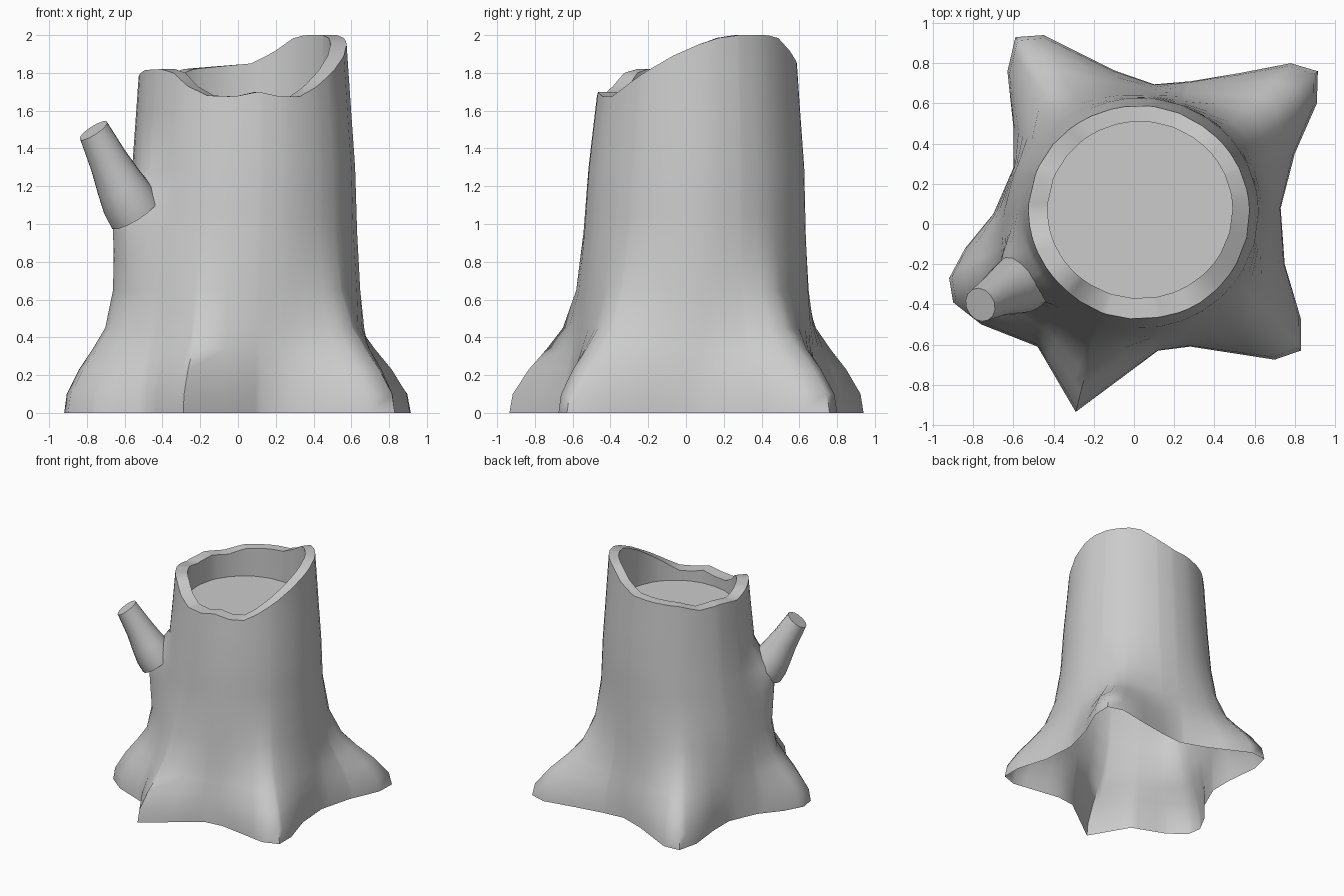
import bpy, bmesh
from math import sin, cos, atan2, hypot, radians, pi, tau, exp
from mathutils import Vector

if "Cube" in bpy.data.objects:
    bpy.data.objects.remove(bpy.data.objects["Cube"])

# Root outline on the ground (x, y), counter-clockwise
ROOTS = [(0.73, 0.08), (0.80, 0.35), (0.91, 0.60), (0.915, 0.76), (0.78, 0.80), (0.52, 0.75),
         (0.28, 0.71), (0.10, 0.695), (-0.10, 0.765), (-0.45, 0.94), (-0.59, 0.93), (-0.63, 0.76),
         (-0.60, 0.48), (-0.60, 0.28), (-0.70, 0.05), (-0.84, -0.12), (-0.92, -0.27), (-0.90, -0.39),
         (-0.76, -0.50), (-0.48, -0.61), (-0.29, -0.935), (0.12, -0.63), (0.28, -0.61),
         (0.70, -0.675), (0.83, -0.63), (0.83, -0.47), (0.75, -0.20)]
# Broken rim height by angle in degrees
RIM = [(0, 1.95), (12, 1.985), (25, 2.0), (45, 2.0), (55, 1.985), (70, 1.91), (85, 1.85), (105, 1.835),
       (125, 1.82), (142, 1.78), (160, 1.80), (180, 1.78), (200, 1.815), (218, 1.82), (228, 1.80),
       (238, 1.73), (250, 1.68), (265, 1.675), (278, 1.70), (290, 1.675), (302, 1.675), (312, 1.72),
       (325, 1.79), (345, 1.89)]
# Trunk core: z, centre x, centre y, radius x, radius y
CORE = [(0, 0, 0.04, 0.65, 0.61), (0.65, 0, 0.04, 0.636, 0.60), (1.3, 0.03, 0.055, 0.59, 0.573),
        (1.75, 0.03, 0.065, 0.558, 0.53), (2.0, 0.03, 0.065, 0.542, 0.515)]
# Root flare weight by height
FLARE = [(0, 1.0), (0.1, 0.955), (0.23, 0.74), (0.34, 0.50), (0.45, 0.29), (0.65, 0.11), (0.95, 0.02),
         (1.3, 0), (2, 0)]
# Swelling of the trunk below the branch, by height
SWELL = [(0, 0), (0.5, 0), (0.65, 0.03), (0.82, 0.08), (0.95, 0.12), (1.05, 0.14), (1.15, 0.11),
         (1.3, 0), (2, 0)]
FACING = radians(207)


def interp(table, t):
    for a, b in zip(table, table[1:]):
        if t <= b[0]:
            f = (t - a[0]) / (b[0] - a[0])
            return [p + (q - p) * f for p, q in zip(a[1:], b[1:])]
    return list(table[-1][1:])


def wrap(table):
    table = sorted(table)
    first, last = table[0], table[-1]
    return [(last[0] - tau,) + last[1:]] + table + [(first[0] + tau,) + first[1:]]


def root_point(a):
    # Where the ray at this angle meets the straight outline segment
    for p, q in zip(roots, roots[1:]):
        if a <= q[0]:
            ex, ey = q[1] - p[1], q[2] - p[2]
            r = (p[1] * ey - p[2] * ex) / (cos(a) * ey - sin(a) * ex)
            return r * cos(a), r * sin(a)


def core(a, z):
    cx, cy, rx, ry = interp(CORE, z)
    return Vector((cx + rx * cos(a), cy + ry * sin(a), z))


def wall(a, z):
    p = core(a, z).lerp(Vector((*root_point(a), z)), interp(FLARE, z)[0])
    s = interp(SWELL, z)[0] * exp(-((a - FACING) / 0.26) ** 2)
    return p + Vector((cos(a), sin(a), 0)) * s


def inner(a, z):
    return Vector((0.03 + 0.46 * cos(a), 0.07 + 0.44 * sin(a), z))


def loft(name, rings):
    bm = bmesh.new()
    loops = [[bm.verts.new(p) for p in ring] for ring in rings]
    for lo, hi in zip(loops, loops[1:]):
        for i in range(len(lo)):
            j = (i + 1) % len(lo)
            bm.faces.new((lo[i], lo[j], hi[j], hi[i]))
    bm.faces.new(loops[-1])
    me = bpy.data.meshes.new(name)
    bm.to_mesh(me)
    bm.free()
    ob = bpy.data.objects.new(name, me)
    bpy.context.collection.objects.link(ob)
    bpy.ops.object.select_all(action='DESELECT')
    ob.select_set(True)
    bpy.context.view_layer.objects.active = ob
    bpy.ops.object.shade_smooth_by_angle(angle=radians(63))
    return ob


roots = wrap([(atan2(y, x) % tau, x, y) for x, y in ROOTS])
rim = wrap([(radians(d), z) for d, z in RIM])

# Columns follow every root and rim corner, denser below the branch
angles = []
extra = [radians(d) for d in (188, 194, 212, 222)]
for a in sorted([p[0] for p in roots[1:-1]] + [p[0] for p in rim[1:-1]] + extra):
    if not angles or a - angles[-1] > 0.02:
        angles.append(a)
    elif any(abs(a - p[0]) < 1e-6 for p in roots):
        angles[-1] = a  # keep root tips exact

# Trunk: flared wall, broken rim, hollow and floor of the hollow
levels = (0, 0.1, 0.23, 0.34, 0.45, 0.65, 0.82, 0.95, 1.05, 1.15, 1.3, 1.58)
rings = [[wall(a, z) for a in angles] for z in levels]
rings.append([core(a, interp(rim, a)[0]) for a in angles])
rings.append([inner(a, interp(rim, a)[0]) for a in angles])
rings.append([inner(a, 1.59) for a in angles])
loft("trunk", rings)

# Branch stub: tapered tube growing out of the swelling, with a flat cut end
axis = Vector((-0.52, -0.27, 0.81)).normalized()
side = axis.cross(Vector((0, 0, 1))).normalized()
up = side.cross(axis)
N = 14
branch = [[Vector(c) + r * (side * cos(tau * i / N) + up * sin(tau * i / N)) for i in range(N)]
          for c, r in (((-0.545, -0.285, 1.06), 0.15), ((-0.585, -0.305, 1.13), 0.148),
                       ((-0.63, -0.327, 1.215), 0.13), ((-0.685, -0.355, 1.33), 0.107),
                       ((-0.765, -0.402, 1.495), 0.086))]
loft("branch_stub", branch)
